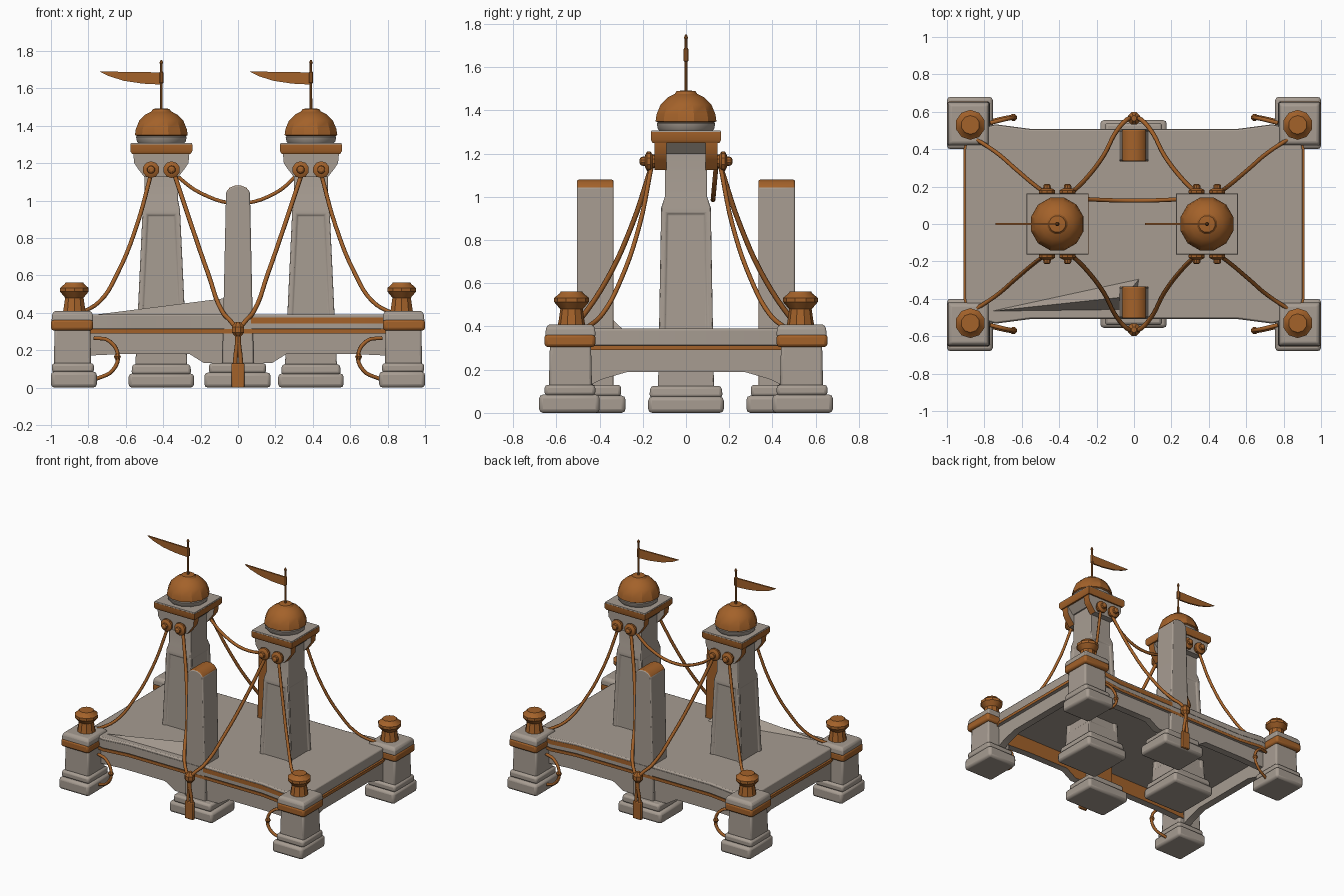
import bpy, bmesh, math
from mathutils import Vector

cube = bpy.data.objects.get("Cube")
if cube:
    bpy.data.objects.remove(cube, do_unlink=True)


def material(name, rgb):
    m = bpy.data.materials.new(name)
    m.use_nodes = True
    m.diffuse_color = (*rgb, 1)
    bsdf = next(n for n in m.node_tree.nodes if n.type == 'BSDF_PRINCIPLED')
    bsdf.inputs["Base Color"].default_value = (*rgb, 1)
    bsdf.inputs["Roughness"].default_value = 0.8
    return m


STONE = material("warm grey stone", (0.385, 0.333, 0.285))
COPPER = material("copper brown", (0.37, 0.122, 0.023))


def finish(name, bm, mat, bevel=0, rule=None, angle=35):
    """Turn a bmesh into a shaded object; rule picks the faces that get copper."""
    bmesh.ops.recalc_face_normals(bm, faces=bm.faces)
    bm.normal_update()
    me = bpy.data.meshes.new(name)
    me.materials.append(mat)
    if rule:
        me.materials.append(COPPER)
        for f in bm.faces:
            f.material_index = int(rule(f))
    bm.to_mesh(me)
    bm.free()
    ob = bpy.data.objects.new(name, me)
    bpy.context.collection.objects.link(ob)
    bpy.ops.object.select_all(action='DESELECT')
    ob.select_set(True)
    bpy.context.view_layer.objects.active = ob
    bpy.ops.object.shade_smooth_by_angle(angle=math.radians(angle))
    if bevel:
        mod = ob.modifiers.new("bevel", 'BEVEL')
        mod.width = bevel
        mod.segments = 2
        mod.limit_method = 'ANGLE'
    return ob


def skin(bm, rings):
    """Join closed rings of points into a capped solid."""
    loops = [[bm.verts.new(p) for p in ring] for ring in rings]
    sides = []
    for a, b in zip(loops, loops[1:]):
        n = len(a)
        sides.append([bm.faces.new((a[i], a[(i + 1) % n], b[(i + 1) % n], b[i])) for i in range(n)])
    bm.faces.new(loops[0])
    bm.faces.new(loops[-1])
    return sides


def loft(name, cx, cy, sections, mat, bevel=0, panel=None):
    """Square column from (z, half width, half depth) sections."""
    bm = bmesh.new()
    corners = ((-1, -1), (1, -1), (1, 1), (-1, 1))
    sides = skin(bm, [[(cx + i * hx, cy + j * hy, z) for i, j in corners] for z, hx, hy in sections])
    if panel is not None:
        bmesh.ops.recalc_face_normals(bm, faces=bm.faces)
        bmesh.ops.inset_individual(bm, faces=sides[panel], thickness=0.035, depth=0)
        bmesh.ops.inset_individual(bm, faces=sides[panel], thickness=0.008, depth=-0.008)
    return finish(name, bm, mat, bevel)


def box(name, x0, x1, y0, y1, z0, z1, mat, bevel=0):
    hx, hy = abs(x1 - x0) / 2, abs(y1 - y0) / 2
    return loft(name, (x0 + x1) / 2, (y0 + y1) / 2, [(z0, hx, hy), (z1, hx, hy)], mat, bevel)


def lathe(name, origin, profile, sides, mat, axis=(0, 0, 1), angle=35):
    """Turned part from (radius, distance along axis) points."""
    bm = bmesh.new()
    turn = Vector((0, 0, 1)).rotation_difference(Vector(axis))
    steps = [2 * math.pi * (i + 0.5) / sides for i in range(sides)]
    skin(bm, [[Vector(origin) + turn @ Vector((r * math.cos(a), r * math.sin(a), h)) for a in steps]
              for r, h in profile])
    return finish(name, bm, mat, angle=angle)


def prism(name, outline, lo, hi, axis, mat, bevel=0, rule=None):
    """Extrude a 2D outline along an axis."""
    place = {'x': lambda a, b, d: (d, a, b), 'y': lambda a, b, d: (a, d, b), 'z': lambda a, b, d: (a, b, d)}[axis]
    bm = bmesh.new()
    skin(bm, [[place(a, b, d) for a, b in outline] for d in (lo, hi)])
    return finish(name, bm, mat, bevel, rule)


def rope(name, points, radius=0.011):
    cu = bpy.data.curves.new(name, 'CURVE')
    cu.dimensions = '3D'
    cu.bevel_depth, cu.bevel_resolution, cu.resolution_u = radius, 1, 5
    cu.use_fill_caps = True
    sp = cu.splines.new('BEZIER')
    sp.bezier_points.add(len(points) - 1)
    for bp, p in zip(sp.bezier_points, points):
        bp.co = p
        bp.handle_left_type = bp.handle_right_type = 'AUTO'
    cu.materials.append(COPPER)
    ob = bpy.data.objects.new(name, cu)
    bpy.context.collection.objects.link(ob)
    bpy.ops.object.select_all(action='DESELECT')
    ob.select_set(True)
    bpy.context.view_layer.objects.active = ob
    bpy.ops.object.convert(target='MESH')


def mirrored(half):
    """Complete an outline given for the positive side."""
    return half + [(-a, b) for a, b in reversed(half)]


# Deck slab with flared corners; copper trim and stripes on its rim only
def deck_outline(grow_x, grow_y):
    quarter = [(0.9 + grow_x, 0.4), (0.88, 0.495 + grow_y), (0.74, 0.53 + grow_y),
               (0.55, 0.505 + grow_y), (0.07, 0.505 + grow_y)]
    right = [(x, -y) for x, y in reversed(quarter)] + quarter
    return mirrored(right)


prism("deck", deck_outline(0, 0), 0.31, 0.39, 'z', STONE, 0.008)
prism("deck_trim", deck_outline(0.012, 0.001), 0.29, 0.312, 'z', STONE, rule=lambda f: f.normal.z > -0.5)
prism("deck_stripe", deck_outline(-0.005, 0.003), 0.343, 0.375, 'z', STONE,
      rule=lambda f: abs(f.normal.y) > 0.5 and f.calc_center_median().x > 0.05)

# Buckled slab rising towards the front middle post
bm = bmesh.new()
low = [bm.verts.new(p) for p in ((-0.8, -0.47, 0.385), (0, -0.46, 0.385), (0.03, -0.29, 0.385))]
peak = bm.verts.new((-0.05, -0.39, 0.48))
bm.faces.new(low)
for i in range(3):
    bm.faces.new((low[i], low[(i + 1) % 3], peak))
finish("buckled_slab", bm, STONE)

# Arched walls under the deck, the long ones copper inside
front_arch = mirrored([(0.18, 0.13), (0.26, 0.18), (0.6, 0.18), (0.82, 0.17), (0.82, 0.3)])
side_arch = mirrored([(0.27, 0.19), (0.39, 0.155), (0.46, 0.12), (0.46, 0.3)])
for s in (1, -1):
    prism("long_wall", front_arch, s * 0.43, s * 0.485, 'y', STONE, rule=lambda f: f.normal.y * s < -0.7)
    prism("end_wall", side_arch, s * 0.83, s * 0.885, 'x', STONE)

# Corner piers with bollards and hanging loops
for sx in (1, -1):
    for sy in (1, -1):
        x, y = sx * 0.885, sy * 0.535
        box("pier_base", sx * 0.755, sx, sy * 0.4, sy * 0.68, 0, 0.085, STONE, 0.018)
        box("pier_step", sx * 0.77, sx * 0.995, sy * 0.42, sy * 0.655, 0.08, 0.13, STONE, 0.015)
        loft("pier_shaft", x, y, [(0.12, 0.1, 0.1), (0.32, 0.095, 0.095)], STONE, 0.012)
        box("pier_band", sx * 0.775, sx, sy * 0.42, sy * 0.655, 0.305, 0.365, COPPER, 0.015)
        loft("pier_cap", x, y, [(0.355, 0.112, 0.117), (0.395, 0.108, 0.113), (0.41, 0.095, 0.1)], STONE, 0.008)
        lathe("bollard", (sx * 0.875, sy * 0.53, 0.405),
              [(0.064, 0), (0.06, 0.02), (0.052, 0.075), (0.08, 0.108),
               (0.08, 0.128), (0.055, 0.148), (0.05, 0.157)], 10, COPPER)
        loop = [(0.77, 0.54, 0.265), (0.69, 0.56, 0.25), (0.642, 0.57, 0.17), (0.672, 0.57, 0.09), (0.76, 0.55, 0.045)]
        rope("hanging_loop", [(sx * a, sy * b, c) for a, b, c in loop], 0.011)
        lathe("loop_knot", (sx * 0.645, sy * 0.57, 0.165), [(0.008, -0.022), (0.02, 0), (0.008, 0.022)], 8, COPPER)

# Towers
for side, tx in ((-1, -0.41), (1, 0.39)):
    loft("tower_base", tx, 0, [(0, 0.175, 0.175), (0.075, 0.175, 0.175)], STONE, 0.018)
    loft("tower_step", tx, 0, [(0.07, 0.16, 0.17), (0.125, 0.155, 0.165)], STONE, 0.015)
    loft("tower_shaft", tx, 0, [(0.1, 0.14, 0.13), (0.2, 0.135, 0.128), (0.95, 0.1, 0.115),
                                (1.0, 0.09, 0.098), (1.26, 0.09, 0.098)], STONE, 0.008, panel=1)
    loft("tower_head", tx, 0, [(1.2, 0.1, 0.1), (1.25, 0.145, 0.14)], STONE)
    # Corbels with copper flanks, and bolts
    corbel = [(tx + a, z) for a, z in mirrored([(0.09, 1.125), (0.125, 1.17), (0.145, 1.2), (0.15, 1.252)])]
    for sy in (1, -1):
        prism("corbel", corbel, sy * 0.09, sy * 0.145, 'y', STONE, rule=lambda f: abs(f.normal.x) > 0.5)
        for dx in (-0.055, 0.055):
            lathe("cable_bolt", (tx + dx, sy * 0.13, 1.165),
                  [(0.03, 0), (0.032, 0.025), (0.045, 0.035), (0.045, 0.05), (0.032, 0.058),
                   (0.022, 0.06), (0.02, 0.078), (0.01, 0.085)], 10, COPPER, (0, sy, 0))
    loft("tower_band", tx, 0, [(1.25, 0.157, 0.155), (1.265, 0.166, 0.163), (1.3, 0.166, 0.163)], COPPER)
    loft("tower_slab", tx, 0, [(1.299, 0.165, 0.162), (1.308, 0.163, 0.16)], STONE)
    # Dome, pole and pennant
    lathe("dome_collar", (tx, 0, 1.3), [(0.12, 0), (0.135, 0.015), (0.14, 0.04), (0.12, 0.06)], 12, STONE)
    lathe("dome", (tx, 0, 1.342), [(0.13, 0), (0.146, 0.008), (0.141, 0.04), (0.122, 0.085), (0.088, 0.118),
                                   (0.055, 0.134), (0.045, 0.148), (0.01, 0.151)], 12, COPPER, angle=25)
    lathe("flag_pole", (tx, 0, 1.48), [(0.008, 0), (0.007, 0.145), (0.012, 0.15), (0.012, 0.205),
                                       (0.007, 0.21), (0.007, 0.25), (0.011, 0.256), (0.004, 0.272)], 8, COPPER)
    pennant = [(0, 1.685), (-0.33, 1.69), (-0.28, 1.665), (-0.2, 1.64), (-0.1, 1.625), (0, 1.62)]
    prism("pennant", [(tx + a, z) for a, z in pennant], -0.006, 0.006, 'y', COPPER)
    # Stay cables to the corner piers and to the middle knots
    for sy in (1, -1):
        outer = [(0.055, 0.16, 1.14), (0.13, 0.215, 0.87), (0.23, 0.3, 0.62), (0.33, 0.385, 0.46), (0.46, 0.47, 0.385)]
        rope("outer_cable", [(tx + side * a, sy * b, z) for a, b, z in outer])
        inner = [(0.34, 0.16, 1.14), (0.25, 0.25, 0.87), (0.16, 0.37, 0.61), (0.08, 0.515, 0.4),
                 (0.035, 0.56, 0.35), (0.01, 0.57, 0.31), (0.015, 0.565, 0.14), (0.02, 0.565, 0.01)]
        rope("inner_cable", [(side * a, sy * b, z) for a, b, z in inner], 0.012)

# Cable slung between the towers
rope("span_cable", [(-0.35, 0.14, 1.15), (-0.2, 0.13, 1.04), (0, 0.125, 0.985), (0.2, 0.13, 1.04), (0.33, 0.14, 1.15)])

# Middle posts with copper inner faces, knots and tassels
post = mirrored([(0.085, 0.1), (0.078, 0.4), (0.064, 1.045), (0.045, 1.068), (0.015, 1.08)])
for sy in (1, -1):
    box("post_base", -0.18, 0.175, sy * 0.28, sy * 0.555, 0, 0.08, STONE, 0.018)
    box("post_step", -0.155, 0.15, sy * 0.3, sy * 0.54, 0.075, 0.13, STONE, 0.015)
    prism("middle_post", post, sy * 0.335, sy * 0.505, 'y', STONE, 0.008,
          rule=lambda f: f.normal.y * sy < -0.7 or f.normal.z > 0.3)
    lathe("cable_knot", (0, sy * 0.565, 0.31), [(0.015, -0.04), (0.036, -0.015), (0.036, 0.015), (0.015, 0.04)],
          8, COPPER)
    box("tassel", -0.034, 0.034, sy * 0.553, sy * 0.577, 0, 0.13, COPPER, 0.006)
